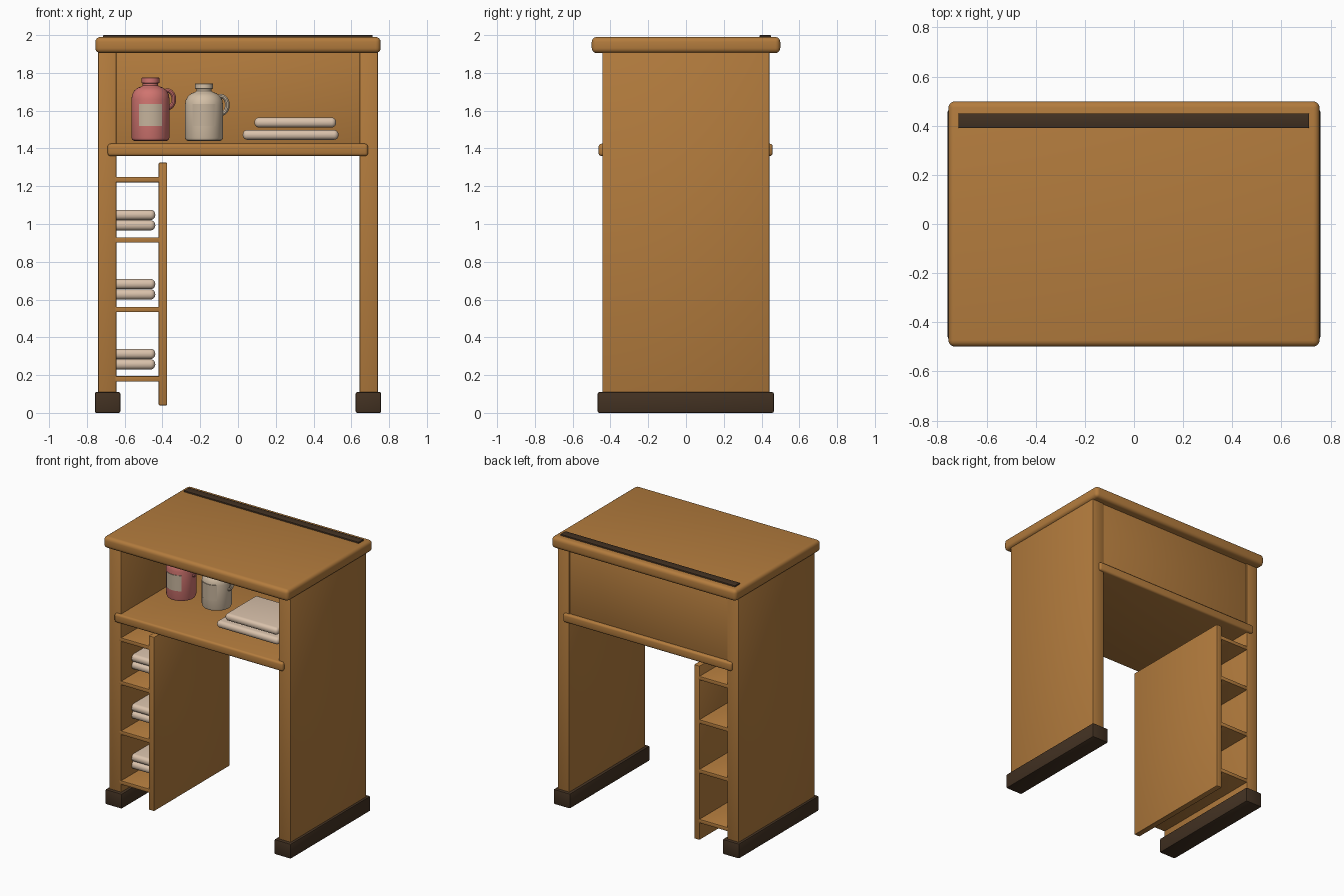
import bpy, bmesh, math

if "Cube" in bpy.data.objects:
    bpy.data.objects.remove(bpy.data.objects["Cube"])


def material(name, color):
    m = bpy.data.materials.new(name)
    m.diffuse_color = (*color, 1)
    m.use_nodes = True
    m.node_tree.nodes["Principled BSDF"].inputs["Base Color"].default_value = m.diffuse_color
    return m


WOOD = material("warm_wood", (0.45, 0.20, 0.047))
DARK = material("dark_wood", (0.055, 0.031, 0.016))
CLOTH = material("cream_cloth", (0.70, 0.54, 0.41))
RED = material("rose_ceramic", (0.63, 0.175, 0.16))
CREAM = material("cream_ceramic", (0.65, 0.52, 0.38))
LABEL = material("paper_label", (0.56, 0.45, 0.33))


def finish(bm, name, mat, angle=35):
    bmesh.ops.recalc_face_normals(bm, faces=bm.faces)
    mesh = bpy.data.meshes.new(name)
    bm.to_mesh(mesh)
    bm.free()
    ob = bpy.data.objects.new(name, mesh)
    bpy.context.collection.objects.link(ob)
    mesh.materials.append(mat)
    bpy.ops.object.select_all(action='DESELECT')
    ob.select_set(True)
    bpy.context.view_layer.objects.active = ob
    bpy.ops.object.shade_smooth_by_angle(angle=math.radians(angle))
    return ob


def box(name, x, y, z, mat, bevel=0.005, segments=2):
    """Rounded box from (min, max) ranges."""
    bm = bmesh.new()
    bmesh.ops.create_cube(bm, size=1)
    for v in bm.verts:
        v.co = [r[0] if c < 0 else r[1] for c, r in zip(v.co, (x, y, z))]
    bmesh.ops.bevel(bm, geom=bm.edges[:], offset=bevel, segments=segments,
                    profile=0.5, affect='EDGES')
    return finish(bm, name, mat)


def jug(name, cx, cy, z0, h, mat):
    # turned body with shoulder, neck and cap rim
    profile = [(0, 0), (0.085, 0), (0.096, 0.005), (0.101, 0.018),
               (0.101, h - 0.115), (0.097, h - 0.09), (0.085, h - 0.068),
               (0.066, h - 0.053), (0.045, h - 0.046), (0.041, h - 0.042),
               (0.041, h - 0.03), (0.047, h - 0.028), (0.047, h - 0.003),
               (0.044, h), (0, h)]
    bm = bmesh.new()
    verts = [bm.verts.new((cx + r, cy, z0 + z)) for r, z in profile]
    edges = [bm.edges.new(p) for p in zip(verts, verts[1:])]
    bmesh.ops.spin(bm, geom=verts + edges, cent=(cx, cy, 0), axis=(0, 0, 1),
                   angle=math.tau, steps=40)
    bmesh.ops.remove_doubles(bm, verts=bm.verts, dist=0.0005)
    finish(bm, name + "_body", mat)

    # loop handle on the right side
    bm = bmesh.new()
    rings = []
    for i in range(17):
        a = math.radians(-115 + 230 * i / 16)
        ring = []
        for j in range(10):
            b = math.tau * j / 10
            rx, rz = 0.034 + 0.012 * math.cos(b), 0.046 + 0.012 * math.cos(b)
            ring.append(bm.verts.new((cx + 0.09 + rx * math.cos(a),
                                      cy + 0.015 * math.sin(b),
                                      z0 + h - 0.115 + rz * math.sin(a))))
        rings.append(ring)
    for r, s in zip(rings, rings[1:]):
        for j in range(10):
            k = (j + 1) % 10
            bm.faces.new((r[j], r[k], s[k], s[j]))
    bm.faces.new(rings[0])
    bm.faces.new(rings[-1])
    finish(bm, name + "_handle", mat)

    # thin curved label wrapped on the front
    bm = bmesh.new()
    cols = []
    for i in range(11):
        a = math.radians(-90 - 36 + 72 * i / 10)
        cols.append([bm.verts.new((cx + r * math.cos(a), cy + r * math.sin(a), z0 + z))
                     for r, z in ((0.099, 0.08), (0.105, 0.08),
                                  (0.105, 0.195), (0.099, 0.195))])
    for c, d in zip(cols, cols[1:]):
        for j in range(4):
            k = (j + 1) % 4
            bm.faces.new((c[j], c[k], d[k], d[j]))
    bm.faces.new(cols[0])
    bm.faces.new(cols[-1])
    finish(bm, name + "_label", LABEL)


# main cabinet: sides and feet
for side, s in (("left", -1), ("right", 1)):
    box(side + "_side_panel", sorted((s * 0.644, s * 0.74)), (-0.443, 0.442),
        (0.08, 1.93), WOOD)
    box(side + "_foot", sorted((s * 0.623, s * 0.758)), (-0.468, 0.465),
        (0, 0.11), DARK, 0.008)

# top, rear strip, main shelf, back panel
box("table_top", (-0.755, 0.755), (-0.499, 0.499), (1.905, 1.99), WOOD, 0.026, 4)
box("rear_strip", (-0.715, 0.713), (0.39, 0.45), (1.975, 2.0), DARK, 0.004)
box("main_shelf", (-0.69, 0.688), (-0.463, 0.459), (1.36, 1.425), WOOD, 0.015, 3)
box("back_panel", (-0.66, 0.66), (0.40, 0.435), (1.40, 1.92), WOOD, 0.003)

# side rack: divider and small shelves
box("rack_divider", (-0.42, -0.375), (-0.443, 0.442), (0.04, 1.325), WOOD)
for i, z in enumerate((0.18, 0.5475, 0.915, 1.235)):
    box(f"rack_shelf_{i + 1}", (-0.66, -0.41), (-0.443, 0.442),
        (z - 0.014, z + 0.014), WOOD, 0.003)

# folded towels in the rack, two per shelf
for i, z in enumerate((0.23, 0.60, 0.966)):
    for j in range(2):
        box(f"rack_towel_{i + 1}_{j + 1}", (-0.70, -0.438), (-0.32, 0.05),
            (z + j * 0.055, z + j * 0.055 + 0.054), CLOTH, 0.025, 5)

# folded towels on the main shelf
box("large_towel_lower", (0.025, 0.532), (-0.295, 0.12), (1.446, 1.498), CLOTH, 0.024, 5)
box("large_towel_upper", (0.087, 0.519), (-0.285, 0.085), (1.511, 1.564), CLOTH, 0.024, 5)

# jugs
jug("rose_jug", -0.4635, 0.0, 1.44, 0.335, RED)
jug("cream_jug", -0.18, 0.01, 1.44, 0.305, CREAM)
